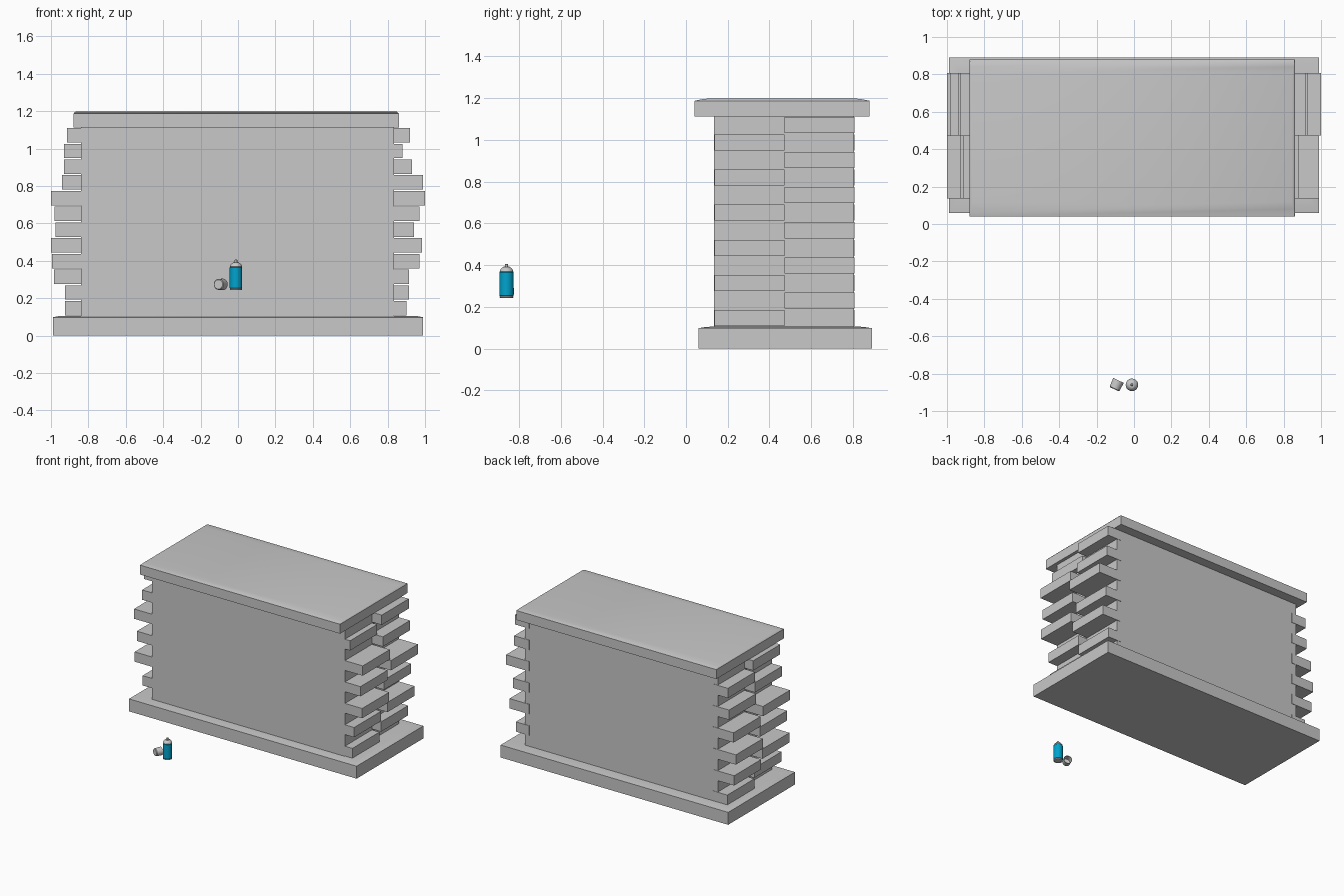
import bpy, bmesh, math
from mathutils import Matrix, Vector

if "Cube" in bpy.data.objects:
    bpy.data.objects.remove(bpy.data.objects["Cube"])


def material(name, rgb):
    m = bpy.data.materials.new(name)
    m.diffuse_color = (*rgb, 1)
    m.use_nodes = True
    m.node_tree.nodes["Principled BSDF"].inputs["Base Color"].default_value = m.diffuse_color
    return m


STONE = material("grey_stone", (0.58, 0.58, 0.58))
BLUE = material("can_blue", (0.0, 0.37, 0.61))
METAL = material("light_metal", (0.58, 0.58, 0.58))


def finish(name, bm, mat, smooth=False):
    bmesh.ops.recalc_face_normals(bm, faces=bm.faces[:])
    me = bpy.data.meshes.new(name)
    bm.to_mesh(me)
    bm.free()
    me.materials.append(mat)
    ob = bpy.data.objects.new(name, me)
    bpy.context.collection.objects.link(ob)
    if smooth:
        bpy.ops.object.select_all(action='DESELECT')
        ob.select_set(True)
        bpy.context.view_layer.objects.active = ob
        bpy.ops.object.shade_smooth_by_angle(angle=math.radians(35))
    return ob


def box(name, x0, x1, y0, y1, z0, z1, mat=STONE):
    bm = bmesh.new()
    bmesh.ops.create_cube(bm, size=1)
    bmesh.ops.scale(bm, vec=(x1 - x0, y1 - y0, z1 - z0), verts=bm.verts)
    bmesh.ops.translate(bm, vec=((x0 + x1) / 2, (y0 + y1) / 2, (z0 + z1) / 2), verts=bm.verts)
    return finish(name, bm, mat)


def slab(name, x0, x1, y0, y1, z0, z1, crown, ix, iy):
    """Box whose top slopes gently up to a flat centre."""
    bm = bmesh.new()
    rings = []
    for z, dx, dy in ((z0, 0, 0), (z1, 0, 0), (z1 + crown * 0.7, ix / 2, iy / 2), (z1 + crown, ix, iy)):
        rings.append([bm.verts.new(p) for p in (
            (x0 + dx, y0 + dy, z), (x1 - dx, y0 + dy, z),
            (x1 - dx, y1 - dy, z), (x0 + dx, y1 - dy, z))])
    bm.faces.new(rings[0])
    bm.faces.new(rings[-1])
    for a, b in zip(rings, rings[1:]):
        for i in range(4):
            j = (i + 1) % 4
            bm.faces.new((a[i], a[j], b[j], b[i]))
    return finish(name, bm, STONE, True)


def lathe(name, profile, mat, matrix, sides=24):
    """Revolve (radius, height) points about local z."""
    bm = bmesh.new()
    vs = [bm.verts.new((r, 0, z)) for r, z in profile]
    es = [bm.edges.new(p) for p in zip(vs, vs[1:])]
    bmesh.ops.spin(bm, geom=vs + es, cent=(0, 0, 0), axis=(0, 0, 1),
                   angle=2 * math.pi, steps=sides)
    bmesh.ops.remove_doubles(bm, verts=bm.verts[:], dist=1e-5)
    bm.transform(matrix)
    return finish(name, bm, mat, True)


# wall: plinth, core and coping slab
slab("wall_base", -0.99, 0.99, 0.06, 0.89, 0.0, 0.098, 0.008, 0.05, 0.07)
box("wall_core", -0.84, 0.835, 0.134, 0.805, 0.09, 1.115)
slab("wall_coping", -0.88, 0.86, 0.04, 0.88, 1.113, 1.187, 0.012, 0.015, 0.08)

# broken brick ends, alternating between front and rear column on each course
LEFT = (.925, .925, .985, .995, 1.0, .975, .98, 1.0, .94, .93, .93, .915)
RIGHT = (.90, .915, .915, .97, .985, .94, .97, 1.0, .99, .93, .88, .92)
for row in range(12):
    z = 0.108 + row * 0.0841
    front, rear = (0.136, 0.472), (0.472, 0.808)
    y_right, y_left = (front, rear) if row % 2 == 0 else (rear, front)
    box(f"right_brick_{row}", 0.80, RIGHT[row], *y_right, z, z + 0.077)
    box(f"left_brick_{row}", -LEFT[row], -0.80, *y_left, z, z + 0.077)

# spray can
at = Matrix.Translation((-0.011, -0.86, 0.243))
lathe("can_bottom_rim", [(0, 0.004), (0.027, 0.004), (0.029, 0), (0.033, 0.002),
                         (0.033, 0.007), (0.031, 0.009)], METAL, at)
lathe("can_body", [(0.031, 0.008), (0.0335, 0.011), (0.0335, 0.122), (0.031, 0.125)], BLUE, at)
lathe("can_shoulder", [(0.031, 0.124), (0.033, 0.127), (0.031, 0.131), (0.027, 0.139),
                       (0.019, 0.146), (0.014, 0.148), (0.014, 0.151), (0, 0.151)], METAL, at)
lathe("can_nozzle", [(0.007, 0.15), (0.007, 0.161), (0.005, 0.163), (0, 0.163)], METAL, at, 16)

# loose can lid lying on its side, closed end facing forward-left
d = Vector((-0.42, -0.9, 0)).normalized()
lie = Matrix.Translation((-0.094, -0.86, 0.274)) @ d.to_track_quat('Z', 'Y').to_matrix().to_4x4()
lathe("can_lid", [(0, 0.026), (0.025, 0.026), (0.029, 0.022), (0.031, -0.026),
                  (0.029, -0.026), (0.027, 0.02), (0, 0.022)], METAL, lie)
